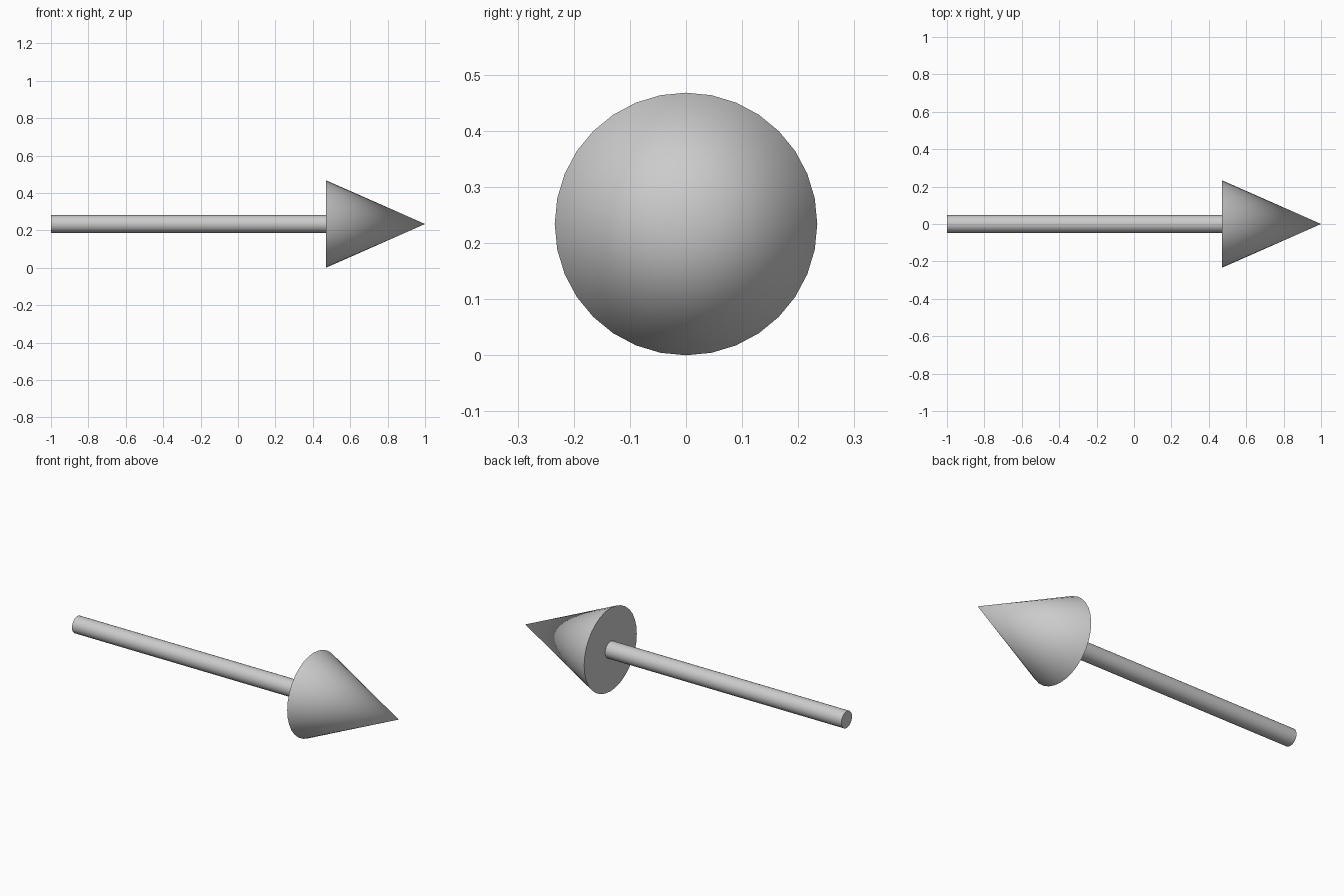
import bpy
import math

if "Cube" in bpy.data.objects:
    bpy.data.objects.remove(bpy.data.objects["Cube"])

SIDES = 32
HEAD_R, SHAFT_R = 0.234, 0.047
TAIL_X, NECK_X, TIP_X = -1.0, 0.47, 1.0


def part_along_x(name, x0, x1, r0, r1):
    """Round part running along +x from x0 (radius r0) to x1 (radius r1)."""
    bpy.ops.mesh.primitive_cone_add(
        vertices=SIDES, radius1=r0, radius2=r1, depth=x1 - x0,
        location=((x0 + x1) / 2, 0, HEAD_R), rotation=(0, math.pi / 2, 0))
    obj = bpy.context.object
    obj.name = name
    bpy.ops.object.shade_smooth_by_angle(angle=math.radians(30))
    return obj


# Thin straight shaft
part_along_x("arrow_shaft", TAIL_X, NECK_X, SHAFT_R, SHAFT_R)

# Pointed head
part_along_x("arrow_head", NECK_X, TIP_X, HEAD_R, 0.0)
